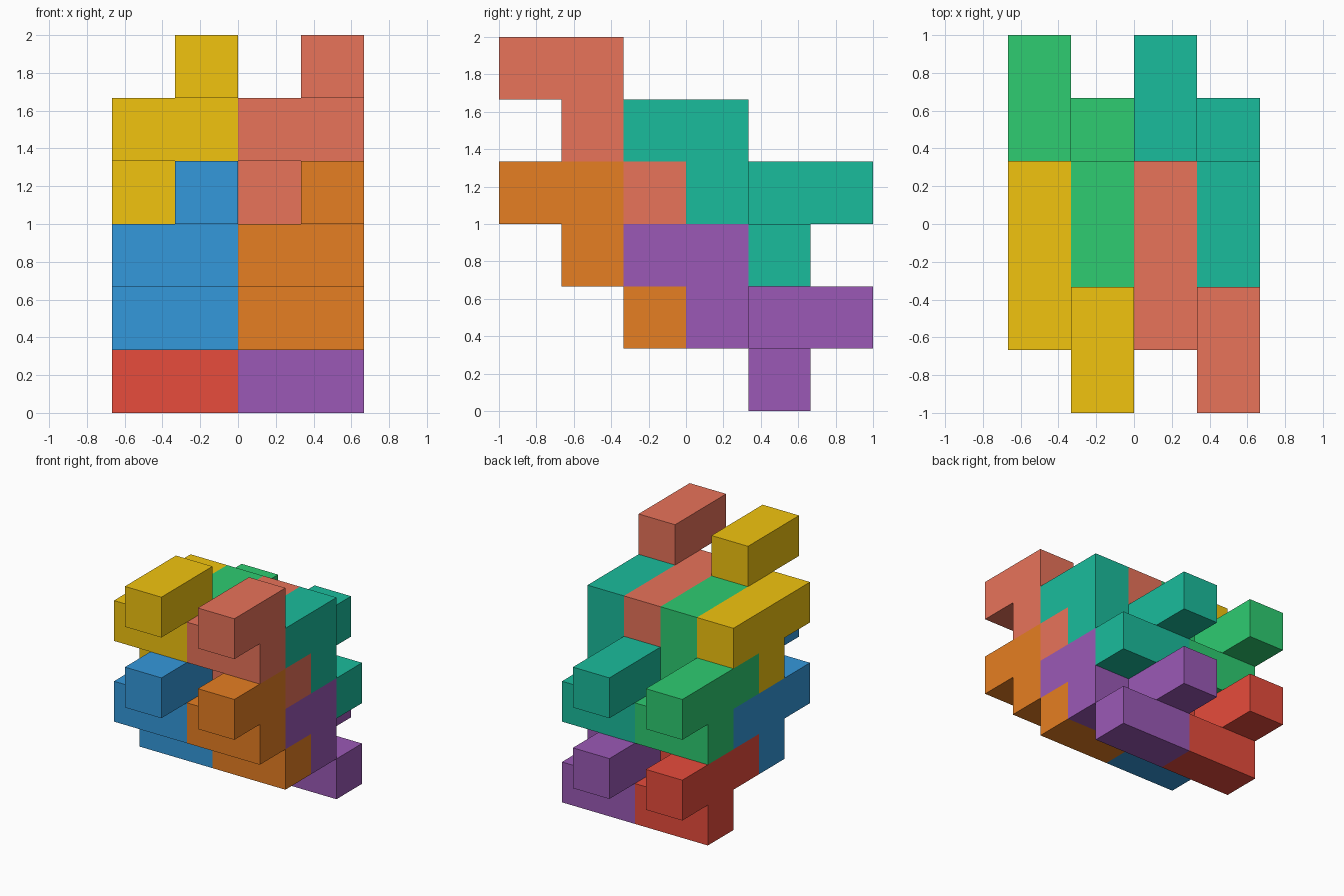
import bpy, bmesh
from mathutils import Vector

if "Cube" in bpy.data.objects:
    bpy.data.objects.remove(bpy.data.objects["Cube"])

U = 1 / 3  # edge of one cube cell

# One interlocking block: eight cells (x, y, z)
CELLS = {(1, 0, 2), (1, 1, 2),
         (0, 1, 1), (1, 1, 1), (0, 2, 1), (0, 3, 1),
         (0, 2, 0), (1, 2, 0)}


def linear(c):
    return c / 12.92 if c <= 0.04045 else ((c + 0.055) / 1.055) ** 2.4


def block(name, origin, hex_colour):
    bm = bmesh.new()
    verts = {}

    def vert(p):
        key = tuple(round(c) for c in p)
        if key not in verts:
            x, y, z = (k + o for k, o in zip(key, origin))
            verts[key] = bm.verts.new(((x - 2) * U, (y - 3) * U, z * U))
        return verts[key]

    # Outer faces only: skip any side shared by two cells
    for cell in CELLS:
        centre = Vector(cell) + Vector((0.5, 0.5, 0.5))
        for axis in range(3):
            for sign in (-1, 1):
                n = Vector((0, 0, 0))
                n[axis] = sign
                if tuple(int(a + b) for a, b in zip(cell, n)) in CELLS:
                    continue
                u = Vector((0, 0, 0))
                u[(axis + 1) % 3] = 0.5
                v = n.cross(u)
                mid = centre + n * 0.5
                bm.faces.new([vert(mid + a * u + b * v) for a, b in
                              ((-1, -1), (1, -1), (1, 1), (-1, 1))])
    # Merge coplanar squares into clean flat faces
    bmesh.ops.dissolve_limit(bm, angle_limit=0.01, verts=bm.verts, edges=bm.edges)
    mesh = bpy.data.meshes.new(name)
    bm.to_mesh(mesh)
    bm.free()
    mat = bpy.data.materials.new(name + "_colour")
    mat.diffuse_color = [linear(int(hex_colour[i:i + 2], 16) / 255)
                         for i in (0, 2, 4)] + [1]
    mat.use_nodes = True
    mat.node_tree.nodes["Principled BSDF"].inputs["Base Color"].default_value = mat.diffuse_color
    mesh.materials.append(mat)
    bpy.context.collection.objects.link(bpy.data.objects.new(name, mesh))


# Two columns (x) of front and back blocks, stacked two high
COLOURS = [("red", "e74c3c"), ("purple", "9b59b6"),
           ("green", "2ecc71"), ("teal", "1abc9c"),
           ("blue", "3498db"), ("orange", "e67e22"),
           ("yellow", "f1c40f"), ("coral", "e8735a")]
ROWS = [(2, 0), (2, 2), (0, 1), (0, 3)]  # (y, z) cell offsets
for i, (colour, code) in enumerate(COLOURS):
    y, z = ROWS[i // 2]
    block(colour + "_block", (2 * (i % 2), y, z), code)
